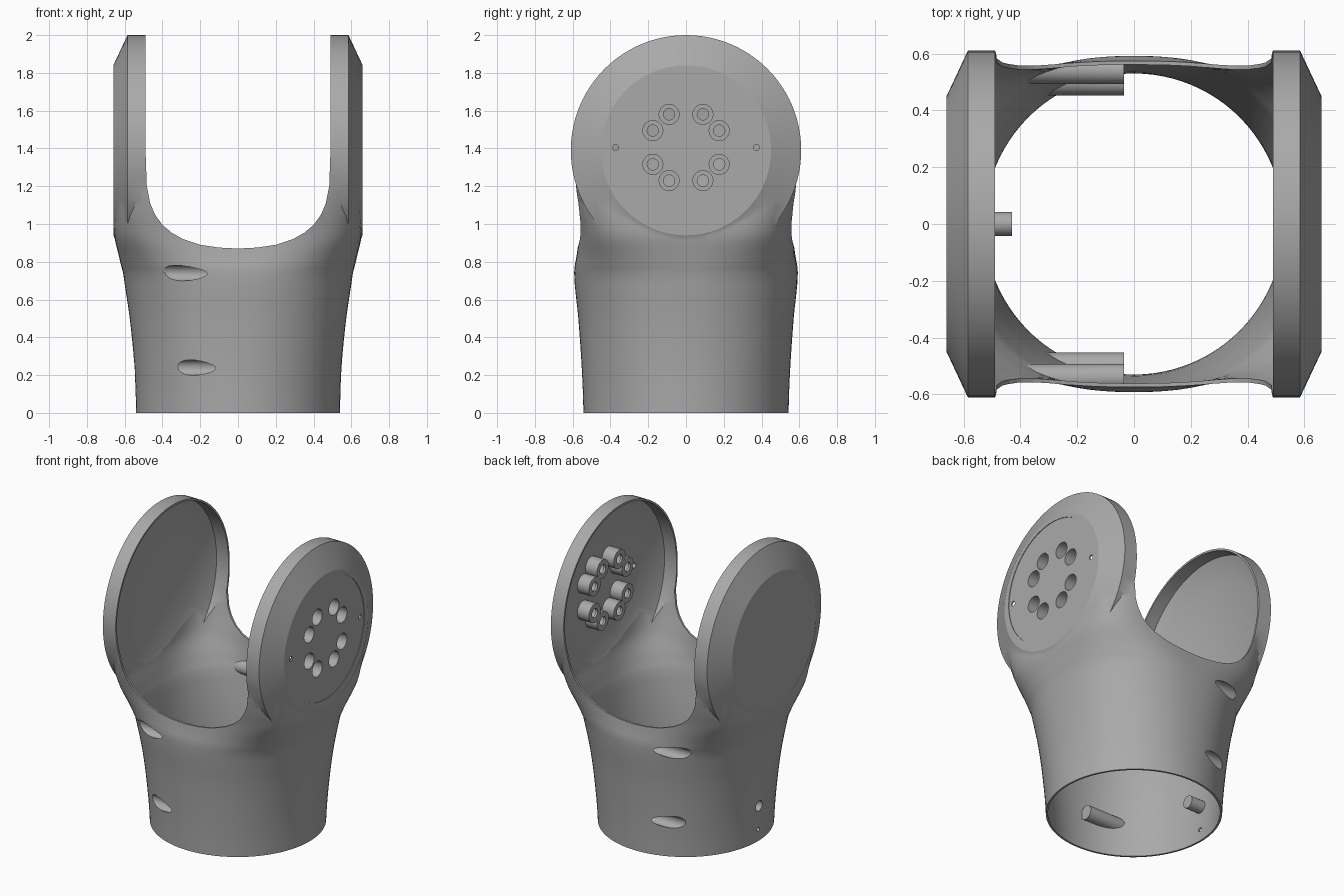
import bpy, bmesh, math
from mathutils import Matrix, Vector

if "Cube" in bpy.data.objects:
    bpy.data.objects.remove(bpy.data.objects["Cube"], do_unlink=True)

grey = bpy.data.materials.new("plain_grey")
grey.use_nodes = True
grey.diffuse_color = (0.4, 0.4, 0.4, 1)
grey.node_tree.nodes["Principled BSDF"].inputs["Base Color"].default_value = (0.4, 0.4, 0.4, 1)

SEGS = 96
WALL = 0.013
HUB_Z = 1.39      # centre of the round ears
BOLT_Z = 1.405    # centre of the bolt circle


def finish(bm, name):
    bmesh.ops.recalc_face_normals(bm, faces=bm.faces)
    mesh = bpy.data.meshes.new(name)
    bm.to_mesh(mesh)
    bm.free()
    mesh.materials.append(grey)
    obj = bpy.data.objects.new(name, mesh)
    bpy.context.collection.objects.link(obj)
    return obj


def skin(rings, name):
    """Solid through a list of closed point rings."""
    bm = bmesh.new()
    loops = [[bm.verts.new(p) for p in ring] for ring in rings]
    for a, b in zip(loops, loops[1:]):
        for i in range(len(a)):
            j = (i + 1) % len(a)
            bm.faces.new((a[i], a[j], b[j], b[i]))
    bm.faces.new(loops[0])
    bm.faces.new(loops[-1])
    return finish(bm, name)


def lathe_x(profile, y, z, name, segs=32):
    """Solid of revolution about a line along x; profile is (x, radius)."""
    turns = [math.tau * i / segs for i in range(segs)]
    return skin([[(x, y + r * math.cos(a), z + r * math.sin(a)) for a in turns]
                 for x, r in profile], name)


def rod(x0, x1, r, y, z, name):
    return lathe_x([(x0, r), (x1, r)], y, z, name)


def boolean(target, tool, mode):
    mod = target.modifiers.new("cut", 'BOOLEAN')
    mod.operation, mod.object, mod.solver = mode, tool, 'EXACT'
    bpy.context.view_layer.objects.active = target
    bpy.ops.object.modifier_apply(modifier=mod.name)
    bpy.data.objects.remove(tool, do_unlink=True)


# Sleeve sections: height, half width, half depth, squareness
STATIONS = [(0, .54, .543, 2), (.24, .548, .552, 2.1), (.5, .573, .57, 2.2),
            (.74, .608, .592, 2.4), (.84, .633, .578, 3), (.94, .655, .568, 4),
            (1.05, .656, .58, 5), (1.2, .656, .6, 6), (1.39, .656, .608, 6)]


def smooth_stations(steps=4):
    pts = [Vector(s) for s in STATIONS]
    out = []
    for i in range(len(pts) - 1):
        a, b, c, d = pts[max(i - 1, 0)], pts[i], pts[i + 1], pts[min(i + 2, len(pts) - 1)]
        for k in range(steps):
            t = k / steps
            p = b + (c - a) * (t / 2) + (a * 2 - b * 5 + c * 4 - d) * (t * t / 2) \
                + (b * 3 - a - c * 3 + d) * (t ** 3 / 2)
            p[0] = b[0] + (c[0] - b[0]) * t
            out.append(p)
    return out + [pts[-1]]


def section(z, hx, hy, n):
    ring = []
    for i in range(SEGS):
        a = math.tau * i / SEGS
        c, s = math.cos(a), math.sin(a)
        r = (abs(c / hx) ** n + abs(s / hy) ** n) ** (-1 / n)
        ring.append((r * c, r * s, z))
    return ring


def yoke_solid(inset, name, drop=0):
    """Sleeve blended into a chamfered drum that makes the ears."""
    rings = [section(z, hx - inset, hy - inset, n) for z, hx, hy, n in smooth_stations()]
    if drop:
        rings.insert(0, [(x, y, -drop) for x, y, z in rings[0]])
    body = skin(rings, name)
    face, edge = .66 - inset, .585 - inset / 2
    drum = lathe_x([(-face, .45), (-edge, .61 - inset), (edge, .61 - inset), (face, .45)],
                   0, HUB_Z, "drum", SEGS)
    boolean(body, drum, 'UNION')
    return body


body = yoke_solid(0, "yoke_body")
cavity = yoke_solid(WALL, "cavity", drop=.1)

# Side screw channels: depth position, height
channels = [(side * y, z) for side in (-1, 1) for y, z in ((.5, .24), (.54, .74))]
bolts = [(.197 * math.cos(math.radians(q * 90 + d)), BOLT_Z + .197 * math.sin(math.radians(q * 90 + d)))
         for q in range(4) for d in (27, 63)]

# Leave material in the cavity for the bosses
for y, z in channels:
    boolean(cavity, rod(-.6, -.035, .047, y, z, "channel_boss"), 'DIFFERENCE')
boolean(cavity, rod(-.7, -.43, .042, 0, .24, "rear_boss"), 'DIFFERENCE')
for y, z in bolts:
    boolean(cavity, rod(.56, .75, .063, y, z, "bolt_boss"), 'DIFFERENCE')
boolean(body, cavity, 'DIFFERENCE')

# U-shaped opening between the ears
half = [(.49, 2.2), (.49, 1.4), (.483, 1.2), (.465, 1.11), (.44, 1.05), (.4, .995),
        (.35, .953), (.29, .92), (.2, .89), (.1, .875)]
outline = half + [(0, .87)] + [(-x, z) for x, z in reversed(half)]
boolean(body, skin([[(x, y, z) for x, z in outline] for y in (-1, 1)], "opening"), 'DIFFERENCE')

# Shallow round seat on the bolted ear
boolean(body, lathe_x([(.656, .41), (.75, .41)], 0, BOLT_Z, "seat", SEGS), 'DIFFERENCE')

# Drilled holes
for y, z in channels:
    boolean(body, rod(-1, -.045, .041, y, z, "channel_hole"), 'DIFFERENCE')
boolean(body, rod(-1, -.44, .035, 0, .24, "rear_hole"), 'DIFFERENCE')
boolean(body, rod(-1, -.4, .014, 0, .08, "pin_hole"), 'DIFFERENCE')
for y, z in bolts:
    boolean(body, lathe_x([(.5, .03), (.575, .03), (.575, .053), (.8, .053)], y, z, "bolt_hole"),
            'DIFFERENCE')
for y in (-.372, .372):
    boolean(body, rod(.5, .8, .016, y, BOLT_Z, "pin_hole"), 'DIFFERENCE')

bpy.ops.object.select_all(action='DESELECT')
body.select_set(True)
bpy.context.view_layer.objects.active = body
bpy.ops.object.shade_smooth_by_angle(angle=math.radians(25))
